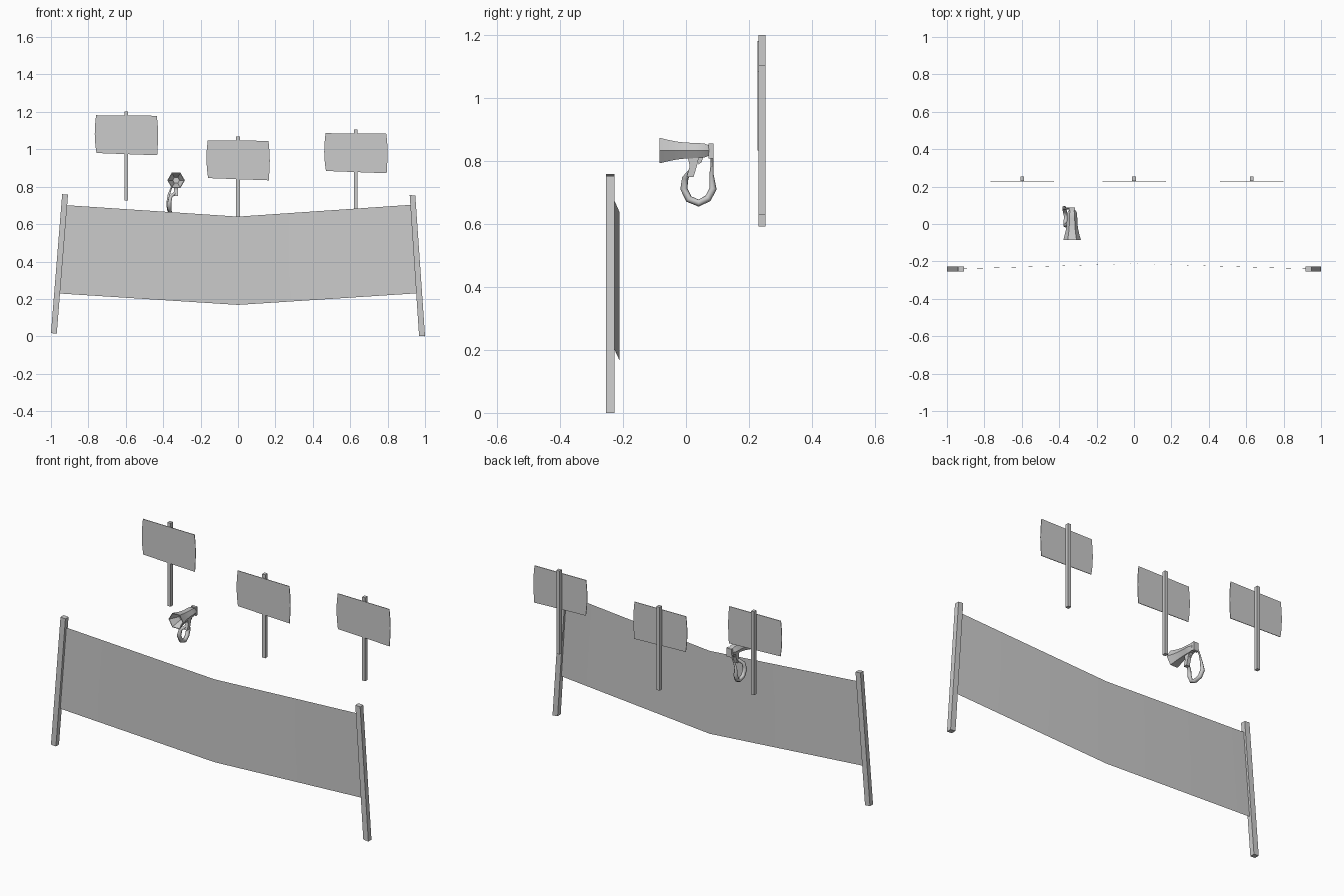
import bpy, bmesh, math
from mathutils import Vector

if "Cube" in bpy.data.objects:
    bpy.data.objects.remove(bpy.data.objects["Cube"])


def finish(name, bm, smooth=False):
    bmesh.ops.recalc_face_normals(bm, faces=bm.faces)
    me = bpy.data.meshes.new(name)
    bm.to_mesh(me)
    bm.free()
    ob = bpy.data.objects.new(name, me)
    bpy.context.collection.objects.link(ob)
    if smooth:
        bpy.ops.object.select_all(action='DESELECT')
        ob.select_set(True)
        bpy.context.view_layer.objects.active = ob
        bpy.ops.object.shade_smooth_by_angle(angle=math.radians(40))
    return ob


def prism_xz(name, pts, y0, y1):
    """Outline in x/z, extruded along y."""
    bm = bmesh.new()
    f = bm.faces.new([bm.verts.new((x, y0, z)) for x, z in pts])
    ext = bmesh.ops.extrude_face_region(bm, geom=[f])['geom']
    bmesh.ops.translate(bm, vec=(0, y1 - y0, 0),
                        verts=[v for v in ext if isinstance(v, bmesh.types.BMVert)])
    return finish(name, bm)


def prism_yz(name, pts, xc, w):
    """Outline in y/z, extruded along x around xc."""
    ob = prism_xz(name, [(0, 0), (1, 0), (0, 1)], 0, 1)
    bm = bmesh.new()
    f = bm.faces.new([bm.verts.new((xc - w / 2, y, z)) for y, z in pts])
    ext = bmesh.ops.extrude_face_region(bm, geom=[f])['geom']
    bmesh.ops.translate(bm, vec=(w, 0, 0),
                        verts=[v for v in ext if isinstance(v, bmesh.types.BMVert)])
    bpy.data.objects.remove(ob)
    return finish(name, bm)


# banner poles, leaning inwards
prism_xz("banner_pole_left", [(-1, .017), (-.969, .015), (-.909, .757), (-.94, .76)], -.255, -.227)
prism_xz("banner_pole_right", [(.968, .003), (1, 0), (.948, .753), (.918, .755)], -.255, -.227)

# banner sheet, sagging in the middle
bm = bmesh.new()
top = [(-.918, -.24, .701), (0, -.212, .64), (.925, -.24, .703)]
low = [(-.955, -.24, .229), (0, -.212, .168), (.957, -.24, .23)]
tv = [bm.verts.new(p) for p in top]
lv = [bm.verts.new(p) for p in low]
for i in range(2):
    bm.faces.new([lv[i], lv[i + 1], tv[i + 1], tv[i]])
finish("banner", bm, True)

# placards: stick and slightly barrel-sided board
BOARD = [(-.16, -.222), (.165, -.234), (.168, -.18), (.17, -.13), (.168, -.075),
         (.163, -.023), (-.162, -.02), (-.167, -.07), (-.169, -.12), (-.166, -.175)]
for tag, cx, zt in (("left", -.597, 1.202), ("middle", 0, 1.068), ("right", .63, 1.106)):
    prism_xz("placard_stick_" + tag,
             [(cx - .01, zt - .475), (cx + .01, zt - .475), (cx + .01, zt), (cx - .01, zt)], .231, .253)
    prism_xz("placard_board_" + tag, [(cx + x, zt + z) for x, z in BOARD], .228, .2312)

# megaphone horn: six-sided lathe along y, hollow at the front
CX, CZ = -.331, .834
PROFILE = [(-.03, .018), (-.06, .03), (-.085, .043), (-.085, .047), (-.06, .04), (-.03, .033),
           (0, .029), (.03, .028), (.058, .026), (.073, .019)]
bm = bmesh.new()
rings = []
for y, r in PROFILE:
    rings.append([bm.verts.new((CX + r * math.cos(k * math.pi / 3), y, CZ + r * math.sin(k * math.pi / 3)))
                  for k in range(6)])
for a, b in zip(rings, rings[1:]):
    for k in range(6):
        bm.faces.new([a[k], a[(k + 1) % 6], b[(k + 1) % 6], b[k]])
bm.faces.new(rings[0])
bm.faces.new(rings[-1])
finish("megaphone_horn", bm, True)

# megaphone rear block, grip and trigger
prism_yz("megaphone_rear_block", [(.071, .808), (.087, .808), (.087, .856), (.071, .856)], CX, .032)
prism_yz("megaphone_grip", [(.004, .818), (.042, .818), (.036, .79), (.024, .75), (.002, .75), (.012, .785)], CX, .02)
prism_yz("megaphone_trigger", [(.034, .812), (.054, .812), (.05, .797), (.04, .79)], CX, .01)

# carrying strap: thin at the rear block, thick around the loop
PATH = [(-.343, .083, .825, .4), (-.358, .083, .79, .4), (-.37, .081, .757, .6), (-.373, .086, .713, 1),
        (-.37, .07, .682, 1), (-.364, .04, .667, 1), (-.366, .009, .68, 1), (-.367, -.007, .713, 1),
        (-.36, -.002, .748, .9), (-.335, .014, .768, .7)]
cu = bpy.data.curves.new("megaphone_strap", 'CURVE')
cu.dimensions = '3D'
cu.bevel_depth = .0115
cu.bevel_resolution = 1
cu.use_fill_caps = True
sp = cu.splines.new('POLY')
sp.points.add(len(PATH) - 1)
for p, (x, y, z, r) in zip(sp.points, PATH):
    p.co = (x, y, z, 1)
    p.radius = r
strap = bpy.data.objects.new("megaphone_strap", cu)
bpy.context.collection.objects.link(strap)
bpy.ops.object.select_all(action='DESELECT')
strap.select_set(True)
bpy.context.view_layer.objects.active = strap
bpy.ops.object.convert(target='MESH')
